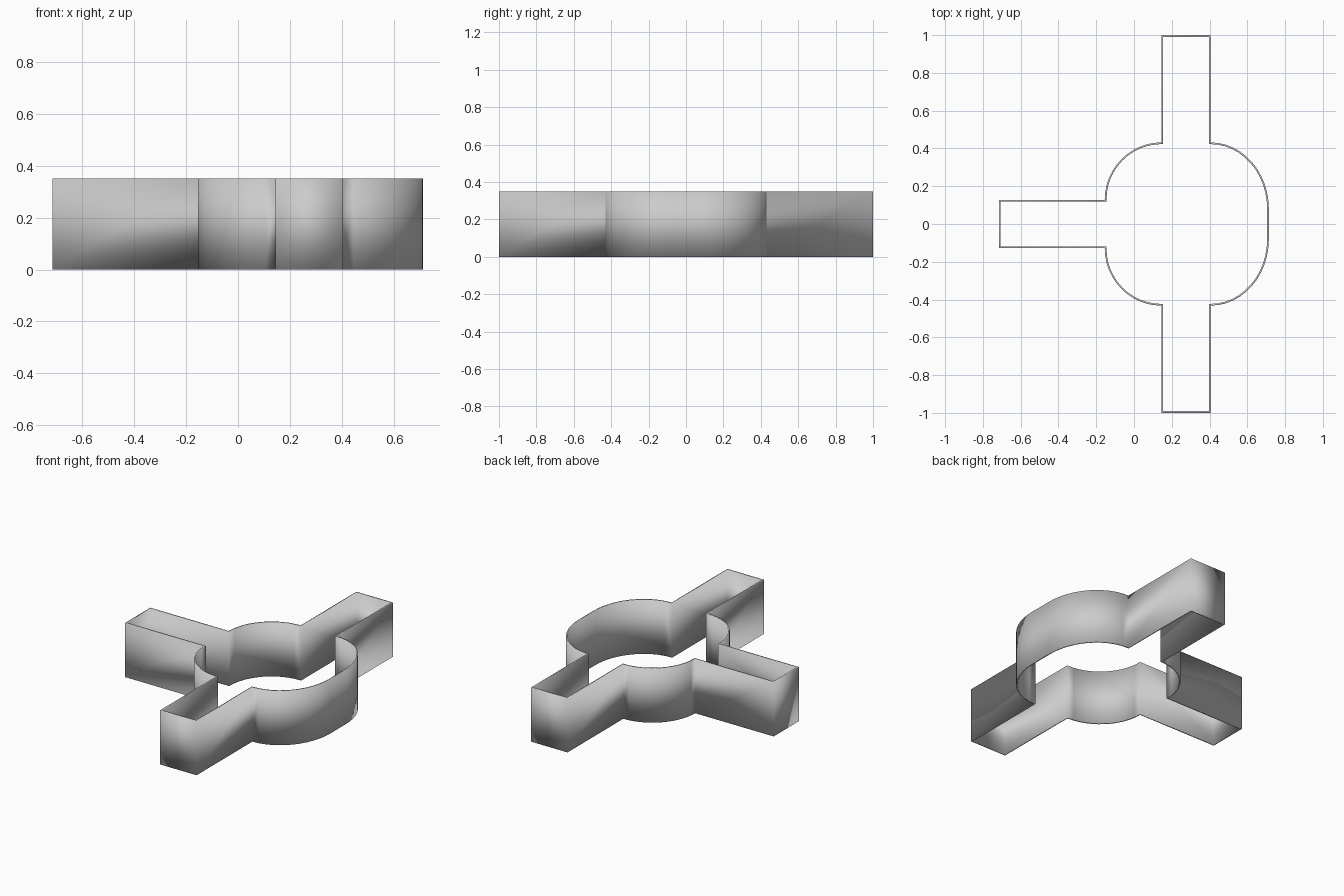
import bpy, bmesh
from math import cos, sin, radians

if "Cube" in bpy.data.objects:
    bpy.data.objects.remove(bpy.data.objects["Cube"])

HEIGHT = 0.35
WALL = 0.009


def arc(cx, cy, rx, ry, start, end, steps=12):
    """Points along a quarter of an ellipse."""
    pts = []
    for i in range(steps + 1):
        a = radians(start + (end - start) * i / steps)
        pts.append((cx + rx * cos(a), cy + ry * sin(a)))
    return pts


# Upper half of the outline: left arm, shoulder, back arm, rounded end
half = [(-0.715, 0.128), (-0.155, 0.128)]
half += arc(0.145, 0.128, 0.30, 0.304, 180, 90)[1:]
half += [(0.145, 1.0), (0.405, 1.0)]
half += arc(0.405, 0.08, 0.309, 0.352, 90, 0)

# Mirror across y = 0 to close the loop (runs clockwise)
outline = half + [(x, -y) for x, y in reversed(half)]

# Wall band raised from the outline, open at top and bottom
bm = bmesh.new()
low = [bm.verts.new((x, y, 0)) for x, y in outline]
high = [bm.verts.new((x, y, HEIGHT)) for x, y in outline]
n = len(outline)
for i in range(n):
    j = (i + 1) % n
    bm.faces.new((low[j], low[i], high[i], high[j]))
mesh = bpy.data.meshes.new("cutter_wall")
bm.to_mesh(mesh)
bm.free()

wall = bpy.data.objects.new("cutter_wall", mesh)
bpy.context.collection.objects.link(wall)
bpy.context.view_layer.objects.active = wall
wall.select_set(True)

# Thin sheet thickness, kept inside the outline
solid = wall.modifiers.new("thickness", 'SOLIDIFY')
solid.thickness = WALL
solid.offset = -1
solid.use_even_offset = True
bpy.ops.object.modifier_apply(modifier=solid.name)

# Soft shading running over the corners
bpy.ops.object.shade_smooth()
